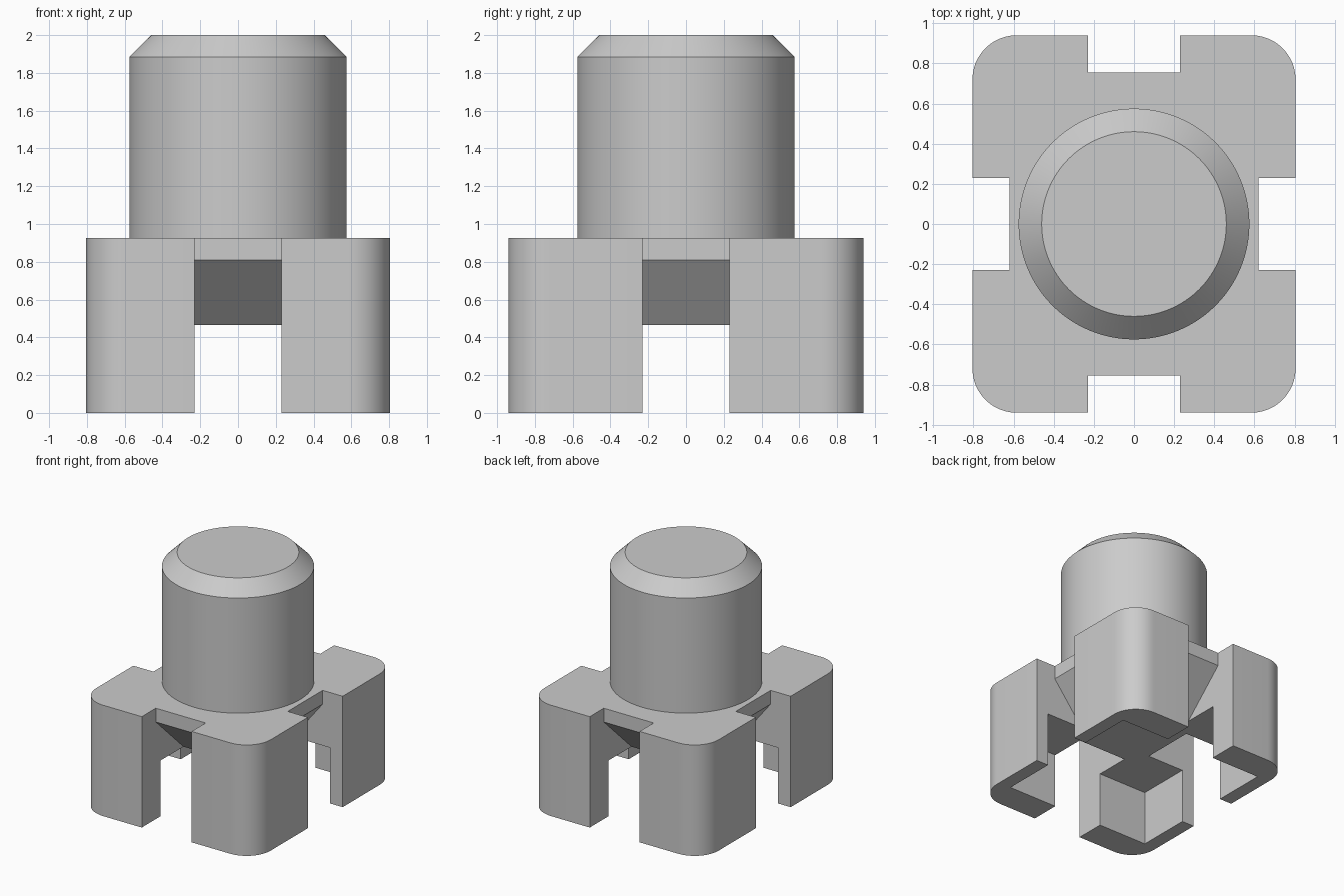
import bpy, bmesh, math
from mathutils import Matrix

if "Cube" in bpy.data.objects:
    bpy.data.objects.remove(bpy.data.objects["Cube"], do_unlink=True)

grey = bpy.data.materials.new("plain_grey")
grey.use_nodes = True
COLOR = (0.6, 0.6, 0.6, 1)
grey.diffuse_color = COLOR
grey.node_tree.nodes["Principled BSDF"].inputs["Base Color"].default_value = COLOR

HALF_X, HALF_Y = 0.805, 0.94
BASE_TOP, CEILING, SLOPE_TOP = 0.925, 0.465, 0.81
CAVITY, SLOT, CORNER = 0.69, 0.23, 0.22
RADIUS, CHAMFER, TOP = 0.575, 0.115, 2.0


def prism(name, outline, z0, z1, matrix=Matrix()):
    """Extrude a flat outline from z0 to z1, then place it with a matrix."""
    bm = bmesh.new()
    face = bm.faces.new([bm.verts.new((x, y, z0)) for x, y in outline])
    top = bmesh.ops.extrude_face_region(bm, geom=[face])["geom"]
    bmesh.ops.translate(bm, vec=(0, 0, z1 - z0),
                        verts=[v for v in top if isinstance(v, bmesh.types.BMVert)])
    bm.transform(matrix)
    bmesh.ops.recalc_face_normals(bm, faces=bm.faces)
    return finish(name, bm)


def finish(name, bm):
    mesh = bpy.data.meshes.new(name)
    bm.to_mesh(mesh)
    bm.free()
    mesh.materials.append(grey)
    obj = bpy.data.objects.new(name, mesh)
    bpy.context.collection.objects.link(obj)
    return obj


def activate(obj):
    bpy.ops.object.select_all(action='DESELECT')
    obj.select_set(True)
    bpy.context.view_layer.objects.active = obj


def smooth(obj):
    activate(obj)
    bpy.ops.object.shade_smooth_by_angle(angle=math.radians(30))


def cut(target, cutter):
    cutter.hide_render = True
    activate(target)
    mod = target.modifiers.new("cut", 'BOOLEAN')
    mod.operation, mod.solver, mod.object = 'DIFFERENCE', 'EXACT', cutter
    bpy.ops.object.modifier_apply(modifier=mod.name)
    bpy.data.objects.remove(cutter, do_unlink=True)


# Base block with rounded corners
outline = []
STEPS = 12
for quarter, (sx, sy) in enumerate([(1, 1), (-1, 1), (-1, -1), (1, -1)]):
    for i in range(STEPS + 1):
        a = math.pi / 2 * (quarter + i / STEPS)
        outline.append((sx * (HALF_X - CORNER) + CORNER * math.cos(a),
                        sy * (HALF_Y - CORNER) + CORNER * math.sin(a)))
base = prism("four_legged_base", outline, 0, BASE_TOP)

# Square hollow under the base
c = CAVITY
cut(base, prism("hollow_cutter", [(-c, -c), (c, -c), (c, c), (-c, c)], -0.2, CEILING))

# Side slots: upright notch above, sloped underside below
stand = Matrix.Rotation(math.pi / 2, 4, 'X')
for side in range(4):
    notch, inner = ((0.62, 0.345), (0.755, 0.39))[side % 2]
    profile = [(1.2, -0.2), (inner, -0.2), (inner, CEILING),
               (notch, SLOPE_TOP), (notch, 1.2), (1.2, 1.2)]
    turn = Matrix.Rotation(side * math.pi / 2, 4, 'Z')
    cut(base, prism("slot_cutter", profile, -SLOT, SLOT, turn @ stand))
smooth(base)

# Round button with chamfered top edge
bm = bmesh.new()
shoulder = TOP - CHAMFER
bmesh.ops.create_cone(bm, cap_ends=True, segments=96, radius1=RADIUS, radius2=RADIUS,
                      depth=shoulder - BASE_TOP,
                      matrix=Matrix.Translation((0, 0, (shoulder + BASE_TOP) / 2)))
cap = max(bm.faces, key=lambda f: f.calc_center_median().z)
ring = bmesh.ops.extrude_face_region(bm, geom=[cap])["geom"]
bmesh.ops.delete(bm, geom=[cap], context='FACES_ONLY') if cap.is_valid else None
k = (RADIUS - CHAMFER) / RADIUS
for v in (g for g in ring if isinstance(g, bmesh.types.BMVert)):
    v.co = (v.co.x * k, v.co.y * k, TOP)
bmesh.ops.recalc_face_normals(bm, faces=bm.faces)
smooth(finish("round_button", bm))
